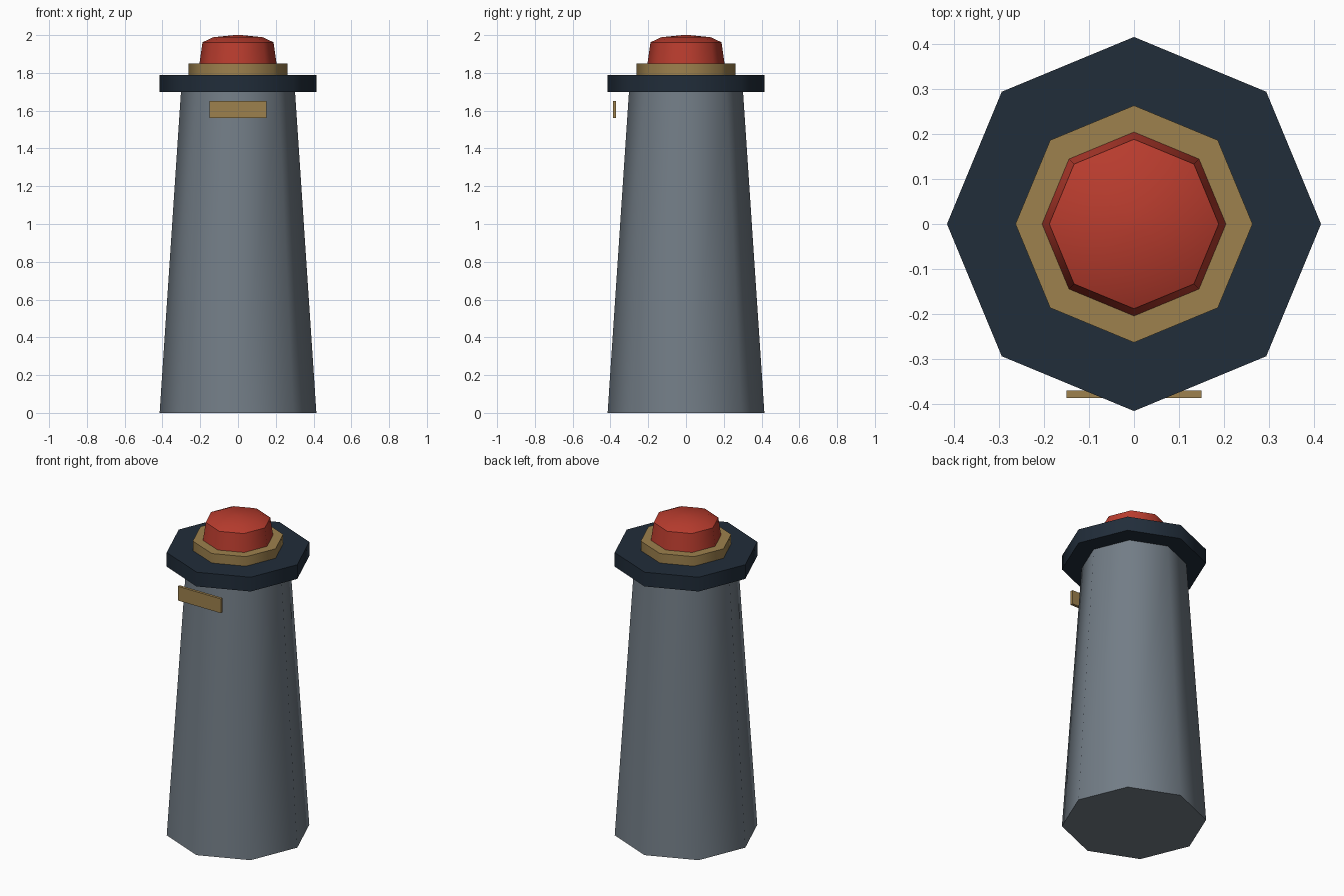
import bpy
import bmesh
import math

SIDES = 8

if "Cube" in bpy.data.objects:
    bpy.data.objects.remove(bpy.data.objects["Cube"], do_unlink=True)


def make_material(name, rgb):
    mat = bpy.data.materials.new(name)
    mat.use_nodes = True
    mat.diffuse_color = (*rgb, 1)
    mat.node_tree.nodes["Principled BSDF"].inputs["Base Color"].default_value = (*rgb, 1)
    return mat


slate = make_material("slate grey", (0.17, 0.205, 0.24))
navy = make_material("dark navy", (0.015, 0.026, 0.042))
brass = make_material("brass", (0.34, 0.22, 0.075))
red = make_material("lamp red", (0.48, 0.045, 0.027))


def finish(bm, name, mat):
    bmesh.ops.recalc_face_normals(bm, faces=bm.faces)
    mesh = bpy.data.meshes.new(name)
    bm.to_mesh(mesh)
    bm.free()
    mesh.materials.append(mat)
    obj = bpy.data.objects.new(name, mesh)
    bpy.context.collection.objects.link(obj)
    return obj


def lathe(name, profile, mat):
    """Octagonal solid from (radius, height) points, corners on the axes."""
    bm = bmesh.new()
    rings = []
    for r, z in profile:
        rings.append([bm.verts.new((r * math.cos(i * math.tau / SIDES),
                                    r * math.sin(i * math.tau / SIDES), z))
                      for i in range(SIDES)])
    for low, high in zip(rings, rings[1:]):
        for i in range(SIDES):
            j = (i + 1) % SIDES
            bm.faces.new((low[i], low[j], high[j], high[i]))
    bm.faces.new(rings[0])
    bm.faces.new(rings[-1])
    obj = finish(bm, name, mat)
    bpy.ops.object.select_all(action="DESELECT")
    obj.select_set(True)
    bpy.context.view_layer.objects.active = obj
    bpy.ops.object.shade_smooth_by_angle(angle=math.radians(50))
    return obj


# Tapered tower, gallery collar and lamp base
lathe("tower_body", [(0.415, 0), (0.302, 1.70)], slate)
lathe("gallery_collar", [(0.415, 1.70), (0.415, 1.79)], navy)
lathe("lamp_base", [(0.263, 1.79), (0.263, 1.85)], brass)

# Rounded lamp cap
lathe("lamp_cap", [(0.204, 1.85), (0.188, 1.962), (0.13, 1.989), (0.02, 2.0)], red)

# Name plate in front of the tower
bm = bmesh.new()
bmesh.ops.create_cube(bm, size=1)
bmesh.ops.scale(bm, vec=(0.30, 0.017, 0.09), verts=bm.verts)
bmesh.ops.translate(bm, vec=(0, -0.378, 1.605), verts=bm.verts)
finish(bm, "front_plate", brass)
